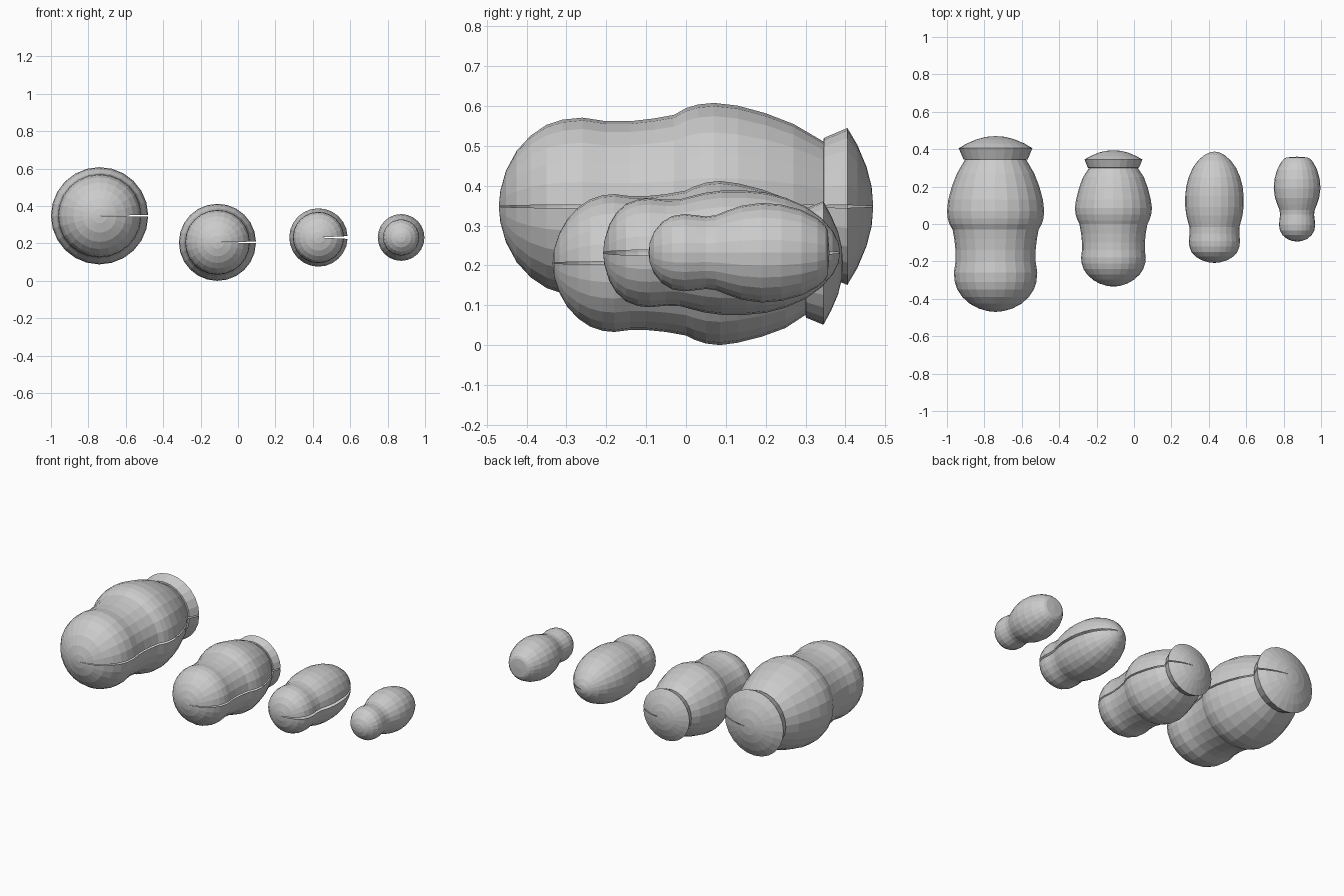
import bpy, bmesh, math

SIDES = 24


def lathe(name, x, z, profile, gap=0.0):
    """Revolve (y, radius) points about a y-parallel axis, leaving a seam gap (degrees) at +x."""
    bm = bmesh.new()
    closed = gap == 0
    g = math.radians(gap)
    count = SIDES if closed else SIDES + 1
    rings = []
    for y, r in profile:
        if r == 0:
            rings.append([bm.verts.new((x, y, z))] * count)
            continue
        ring = []
        for i in range(count):
            a = g / 2 + (2 * math.pi - g) * i / SIDES
            ring.append(bm.verts.new((x + r * math.cos(a), y, z + r * math.sin(a))))
        rings.append(ring)
    for lo, hi in zip(rings, rings[1:]):
        for i in range(SIDES):
            j = (i + 1) % count
            quad = [lo[i], lo[j], hi[j], hi[i]]
            bm.faces.new(list(dict.fromkeys(quad)))
    bmesh.ops.recalc_face_normals(bm, faces=bm.faces)
    mesh = bpy.data.meshes.new(name)
    bm.to_mesh(mesh)
    bm.free()
    obj = bpy.data.objects.new(name, mesh)
    bpy.context.collection.objects.link(obj)
    return obj


# Largest doll: head, neck, body, flared base
lathe("doll_large", -0.74, 0.348, [
    (-0.47, 0), (-0.466, 0.04), (-0.452, 0.09), (-0.425, 0.14), (-0.39, 0.178),
    (-0.35, 0.205), (-0.31, 0.218), (-0.26, 0.223), (-0.2, 0.214), (-0.14, 0.214),
    (-0.08, 0.221), (-0.03, 0.23), (0.0, 0.247), (0.03, 0.256), (0.07, 0.26),
    (0.13, 0.253), (0.2, 0.234), (0.27, 0.207), (0.345, 0.163), (0.346, 0.172),
    (0.405, 0.197), (0.43, 0.155), (0.453, 0.1), (0.466, 0.05), (0.47, 0)], 2)

# Second doll
lathe("doll_medium", -0.11, 0.206, [
    (-0.335, 0), (-0.331, 0.035), (-0.318, 0.075), (-0.298, 0.11), (-0.27, 0.14),
    (-0.24, 0.16), (-0.21, 0.17), (-0.18, 0.173), (-0.14, 0.168), (-0.1, 0.168),
    (-0.05, 0.173), (0.0, 0.182), (0.02, 0.192), (0.05, 0.202), (0.085, 0.206),
    (0.13, 0.2), (0.19, 0.185), (0.25, 0.163), (0.3, 0.13), (0.301, 0.137),
    (0.345, 0.155), (0.364, 0.12), (0.382, 0.078), (0.391, 0.04), (0.394, 0)], 2.3)

# Third doll: rounded base
lathe("doll_small", 0.43, 0.232, [
    (-0.208, 0), (-0.205, 0.03), (-0.193, 0.07), (-0.175, 0.1), (-0.15, 0.123),
    (-0.12, 0.134), (-0.09, 0.137), (-0.05, 0.133), (-0.015, 0.134), (0.01, 0.141),
    (0.045, 0.15), (0.09, 0.156), (0.15, 0.156), (0.2, 0.151), (0.25, 0.138),
    (0.3, 0.116), (0.34, 0.087), (0.368, 0.055), (0.383, 0.025), (0.387, 0)], 5.5)

# Smallest doll: flat base, no seam
lathe("doll_tiny", 0.872, 0.232, [
    (-0.094, 0), (-0.091, 0.025), (-0.08, 0.053), (-0.06, 0.077), (-0.035, 0.092),
    (-0.005, 0.097), (0.025, 0.094), (0.05, 0.091), (0.075, 0.094), (0.105, 0.106),
    (0.14, 0.118), (0.19, 0.125), (0.24, 0.121), (0.29, 0.107), (0.33, 0.086),
    (0.35, 0.068), (0.356, 0.055), (0.36, 0)])
